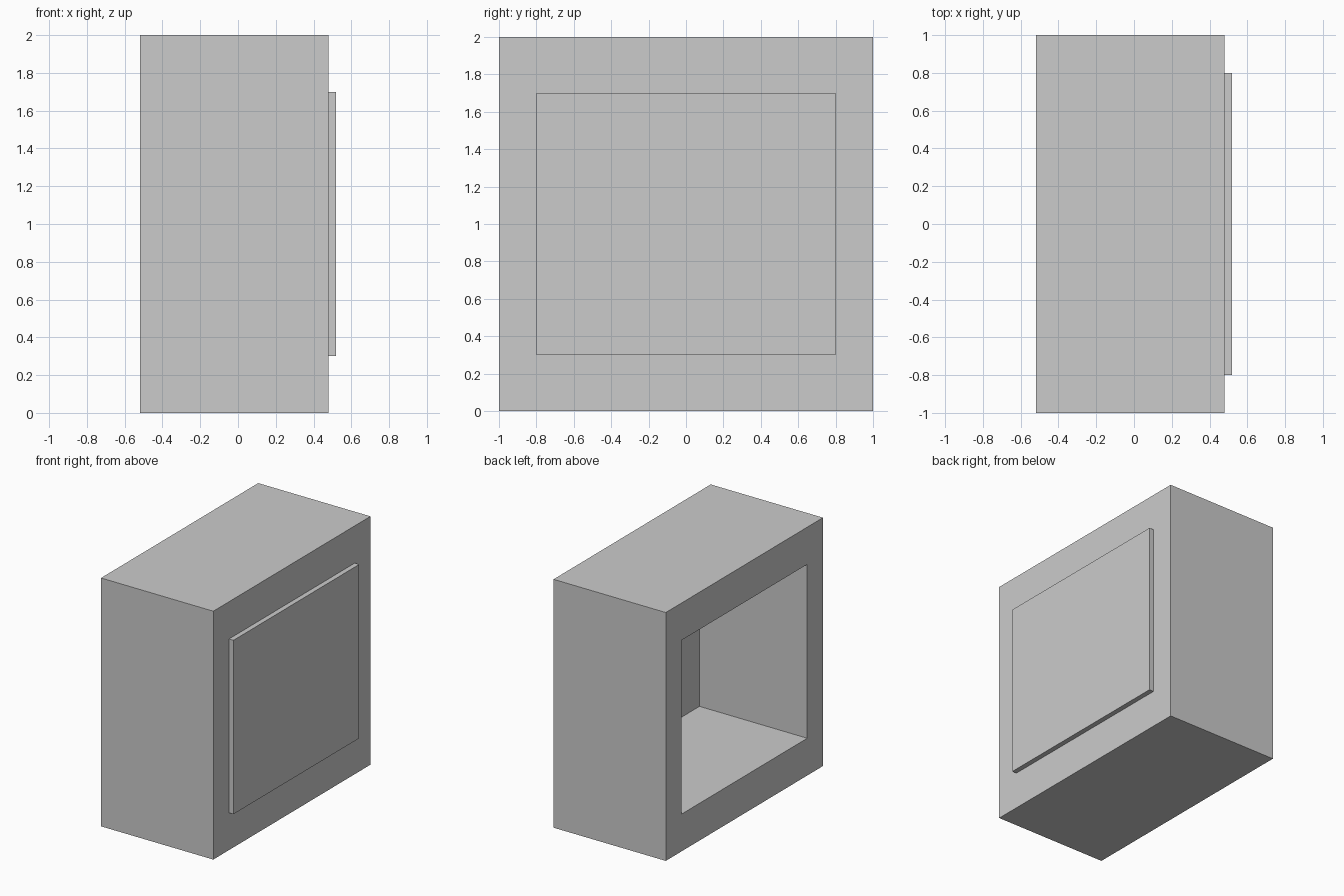
import bpy, bmesh

if "Cube" in bpy.data.objects:
    bpy.data.objects.remove(bpy.data.objects["Cube"])


def new_object(name, bm):
    bmesh.ops.recalc_face_normals(bm, faces=bm.faces)
    mesh = bpy.data.meshes.new(name)
    bm.to_mesh(mesh)
    bm.free()
    obj = bpy.data.objects.new(name, mesh)
    bpy.context.collection.objects.link(obj)
    return obj


def rect(bm, x, half_w, z0, z1):
    return [bm.verts.new((x, y, z)) for y, z in
            ((-half_w, z0), (half_w, z0), (half_w, z1), (-half_w, z1))]


def bridge(bm, a, b):
    for i in range(4):
        j = (i + 1) % 4
        bm.faces.new((a[i], a[j], b[j], b[i]))


# Housing: rectangular frame with an opening running right through along x
bm = bmesh.new()
loops = [rect(bm, -0.52, 1.0, 0.0, 2.0), rect(bm, 0.48, 1.0, 0.0, 2.0),
         rect(bm, 0.48, 0.8, 0.3, 1.7), rect(bm, -0.52, 0.8, 0.3, 1.7)]
for i in range(4):
    bridge(bm, loops[i], loops[(i + 1) % 4])
new_object("housing", bm)

# Panel: closes the opening, standing slightly proud of the housing face
bm = bmesh.new()
inner = rect(bm, 0.44, 0.8, 0.3, 1.7)
outer = rect(bm, 0.52, 0.8, 0.3, 1.7)
bridge(bm, inner, outer)
bm.faces.new(inner)
bm.faces.new(outer)
new_object("front_panel", bm)
